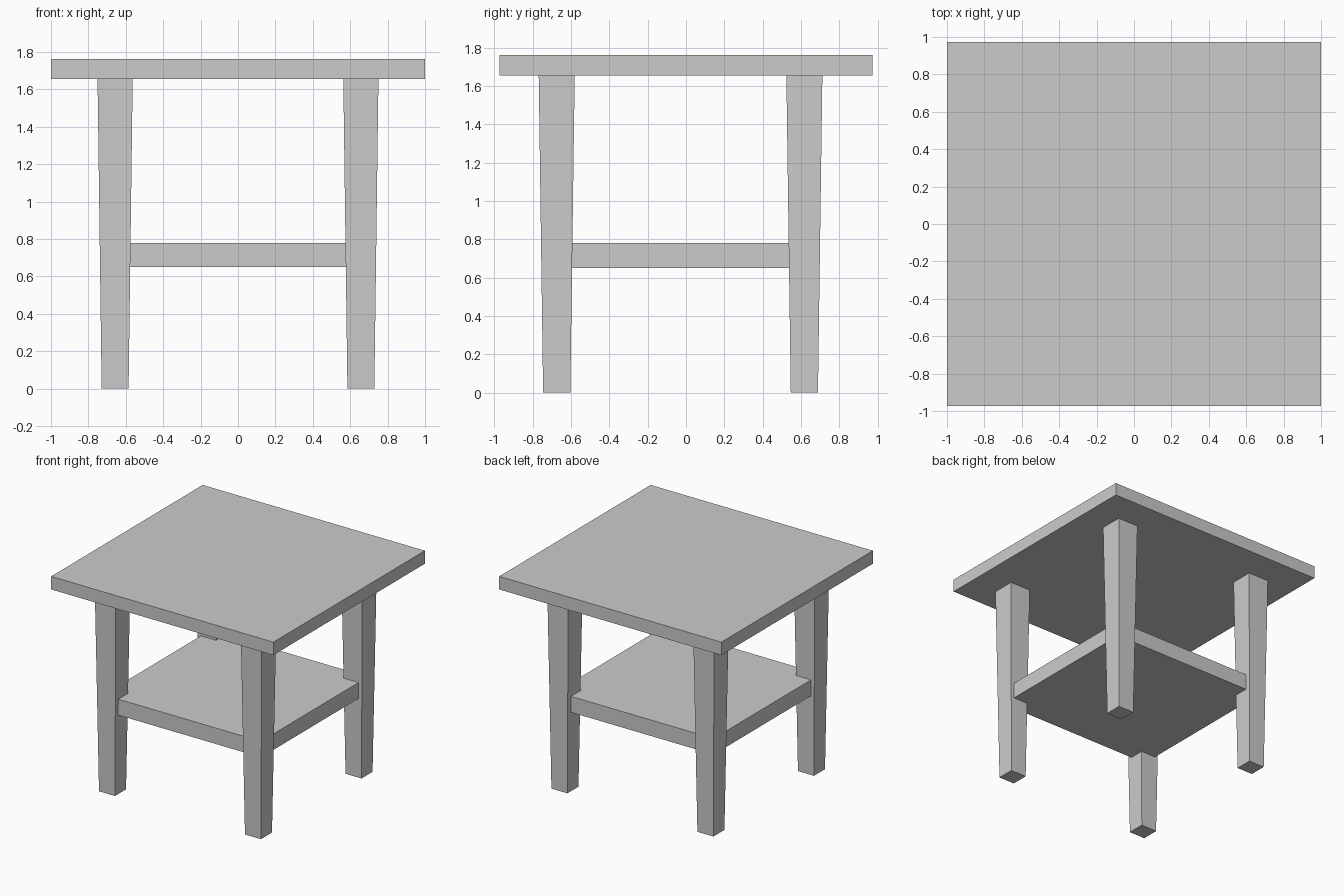
import bpy, bmesh

if "Cube" in bpy.data.objects:
    bpy.data.objects.remove(bpy.data.objects["Cube"])


def tapered_box(name, x, y, bottom, top, z0, z1):
    """Box centred on (x, y); bottom and top are half sizes (hx, hy)."""
    bm = bmesh.new()
    bmesh.ops.create_cube(bm, size=2)
    for v in bm.verts:
        hx, hy = top if v.co.z > 0 else bottom
        v.co.x *= hx
        v.co.y *= hy
        v.co.z = z1 - z0 if v.co.z > 0 else 0
    mesh = bpy.data.meshes.new(name)
    bm.to_mesh(mesh)
    bm.free()
    obj = bpy.data.objects.new(name, mesh)
    obj.location = (x, y, z0)
    bpy.context.collection.objects.link(obj)
    return obj


LEG_X = 0.657
LEG_Y = {"front": -0.675, "back": 0.618}
TOP_UNDERSIDE = 1.657

# Table top
tapered_box("table_top", 0, 0, (1, 0.974), (1, 0.974), TOP_UNDERSIDE, 1.763)

# Lower shelf, its corners set into the legs
tapered_box("lower_shelf", 0, -0.03, (0.71, 0.688), (0.71, 0.688), 0.65, 0.78)

# Four legs narrowing towards the floor
for row, y in LEG_Y.items():
    for side, sx in (("left", -1), ("right", 1)):
        tapered_box(f"{row}_{side}_leg", sx * LEG_X, y,
                    (0.072, 0.071), (0.094, 0.094), 0, TOP_UNDERSIDE)
